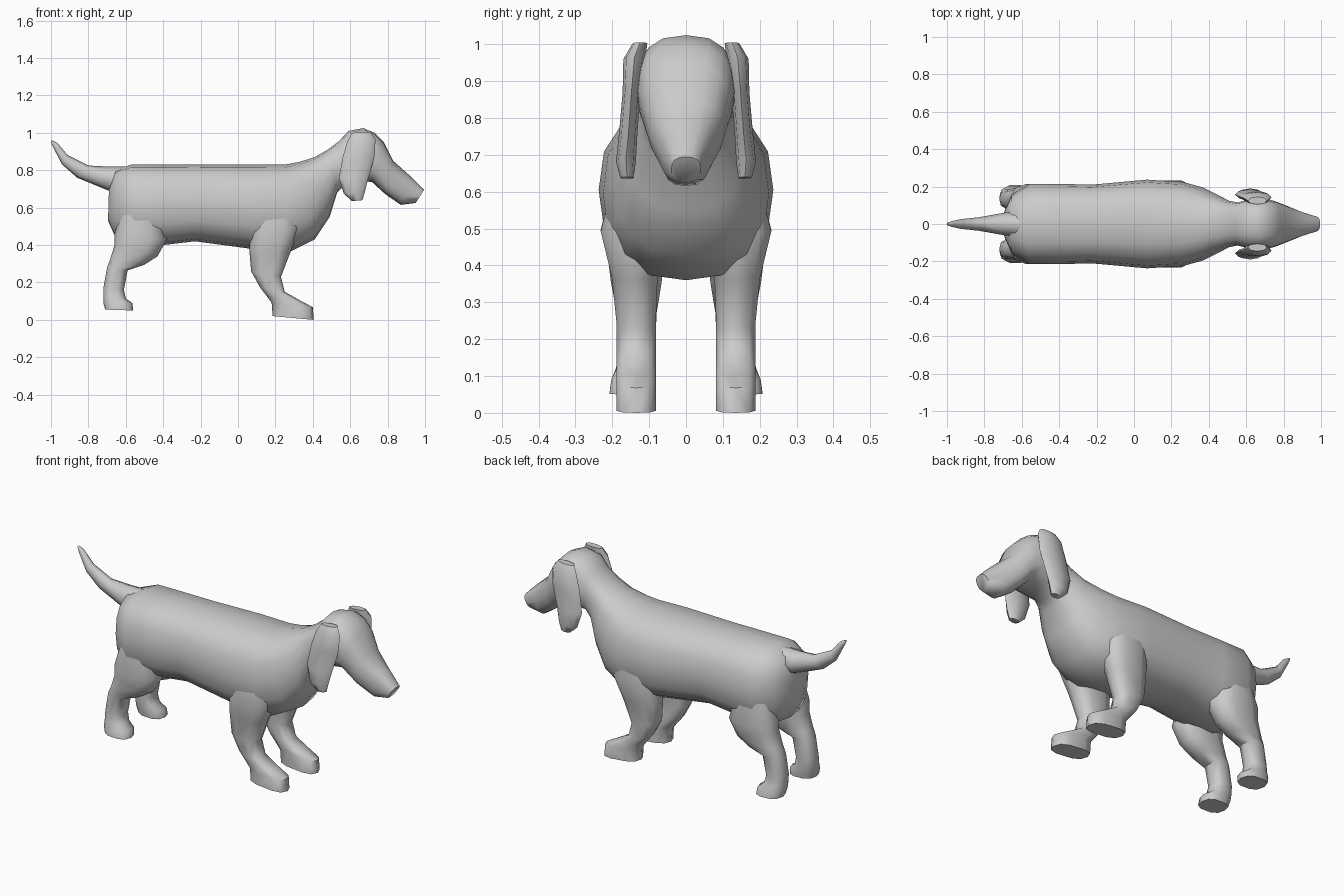
import bpy, bmesh, math

coat = bpy.data.materials.new("grey_coat")
coat.diffuse_color = (0.6, 0.6, 0.6, 1)


def loft(name, rings, sides=12, power=2.4, mirror=False, angle=55):
    """Skin rings given as (x0, z0, x1, z1, y_centre, half_width)."""
    bm = bmesh.new()
    loops = []
    for x0, z0, x1, z1, yc, w in rings:
        loop = []
        for i in range(sides):
            a = 2 * math.pi * i / sides
            c = math.copysign(abs(math.cos(a)) ** (2 / power), math.cos(a))
            s = math.copysign(abs(math.sin(a)) ** (2 / power), math.sin(a))
            t = (c + 1) / 2
            loop.append(bm.verts.new((x0 + (x1 - x0) * t, yc + w * s,
                                      z0 + (z1 - z0) * t)))
        loops.append(loop)
    for a, b in zip(loops, loops[1:]):
        for i in range(sides):
            j = (i + 1) % sides
            bm.faces.new((a[i], a[j], b[j], b[i]))
    bm.faces.new(loops[0])
    bm.faces.new(loops[-1])
    bmesh.ops.recalc_face_normals(bm, faces=bm.faces)
    mesh = bpy.data.meshes.new(name)
    bm.to_mesh(mesh)
    bm.free()
    mesh.materials.append(coat)
    ob = bpy.data.objects.new(name, mesh)
    bpy.context.collection.objects.link(ob)
    if mirror:
        ob.modifiers.new("mirror", 'MIRROR').use_axis = (False, True, False)
    bpy.ops.object.select_all(action='DESELECT')
    ob.select_set(True)
    bpy.context.view_layer.objects.active = ob
    bpy.ops.object.shade_smooth_by_angle(angle=math.radians(angle))
    return ob


# Torso, neck and head: one skin from rump to nose
loft("torso_and_head", [
    (-.695, .53, -.69, .70, 0, .07),
    (-.65, .43, -.655, .80, 0, .16),
    (-.55, .39, -.57, .83, 0, .215),
    (-.40, .40, -.40, .83, 0, .215),
    (-.23, .42, -.23, .83, 0, .21),
    (.07, .38, .07, .83, 0, .237),
    (.27, .36, .25, .83, 0, .225),
    (.41, .43, .33, .845, 0, .195),
    (.49, .55, .41, .87, 0, .155),
    (.53, .68, .48, .91, 0, .125),
    (.57, .72, .54, .955, 0, .115),
    (.63, .73, .59, 1.01, 0, .13),
    (.69, .74, .67, 1.025, 0, .135),
    (.72, .735, .73, 1.0, 0, .13),
    (.74, .715, .78, .95, 0, .12),
    (.79, .67, .83, .85, 0, .10),
    (.87, .615, .92, .77, 0, .065),
    (.95, .625, .995, .695, 0, .04),
], sides=16, power=2.5, angle=70)

# Tail: curves up to a narrow tip
loft("tail", [
    (-.62, .68, -.60, .82, 0, .07),
    (-.69, .69, -.70, .82, 0, .06),
    (-.86, .76, -.80, .825, 0, .036),
    (-.94, .83, -.91, .88, 0, .026),
    (-.995, .935, -.965, .945, 0, .014),
    (-1.0, .95, -.995, .96, 0, .007),
], sides=8, power=2, angle=70)

# Front legs: shoulder down to the forward paw
loft("front_legs", [
    (.10, .63, .30, .63, .12, .08),
    (.07, .50, .33, .49, .135, .10),
    (.06, .38, .28, .36, .139, .064),
    (.07, .26, .23, .23, .135, .055),
    (.12, .17, .25, .15, .135, .055),
    (.155, .125, .33, .105, .135, .055),
    (.18, .09, .40, .068, .135, .055),
    (.185, .02, .405, .0, .135, .055),
], sides=10, power=2.8, mirror=True)

# Hind legs: thigh, hock and paw
loft("hind_legs", [
    (-.62, .60, -.42, .60, .11, .09),
    (-.66, .46, -.38, .43, .135, .082),
    (-.66, .40, -.43, .34, .135, .072),
    (-.685, .32, -.50, .295, .134, .062),
    (-.70, .28, -.59, .265, .133, .055),
    (-.72, .17, -.61, .16, .133, .052),
    (-.72, .125, -.60, .115, .137, .055),
    (-.72, .09, -.565, .09, .145, .06),
    (-.71, .055, -.56, .05, .15, .06),
], sides=10, power=2.6, mirror=True)

# Ears: thick flaps hanging from the sides of the crown
loft("ears", [
    (.61, 1.0, .71, 1.005, .125, .02),
    (.585, .955, .735, .965, .14, .03),
    (.56, .87, .73, .87, .148, .024),
    (.54, .76, .695, .75, .157, .025),
    (.565, .675, .68, .69, .163, .027),
    (.61, .635, .665, .64, .16, .018),
], sides=8, power=2.3, mirror=True)
